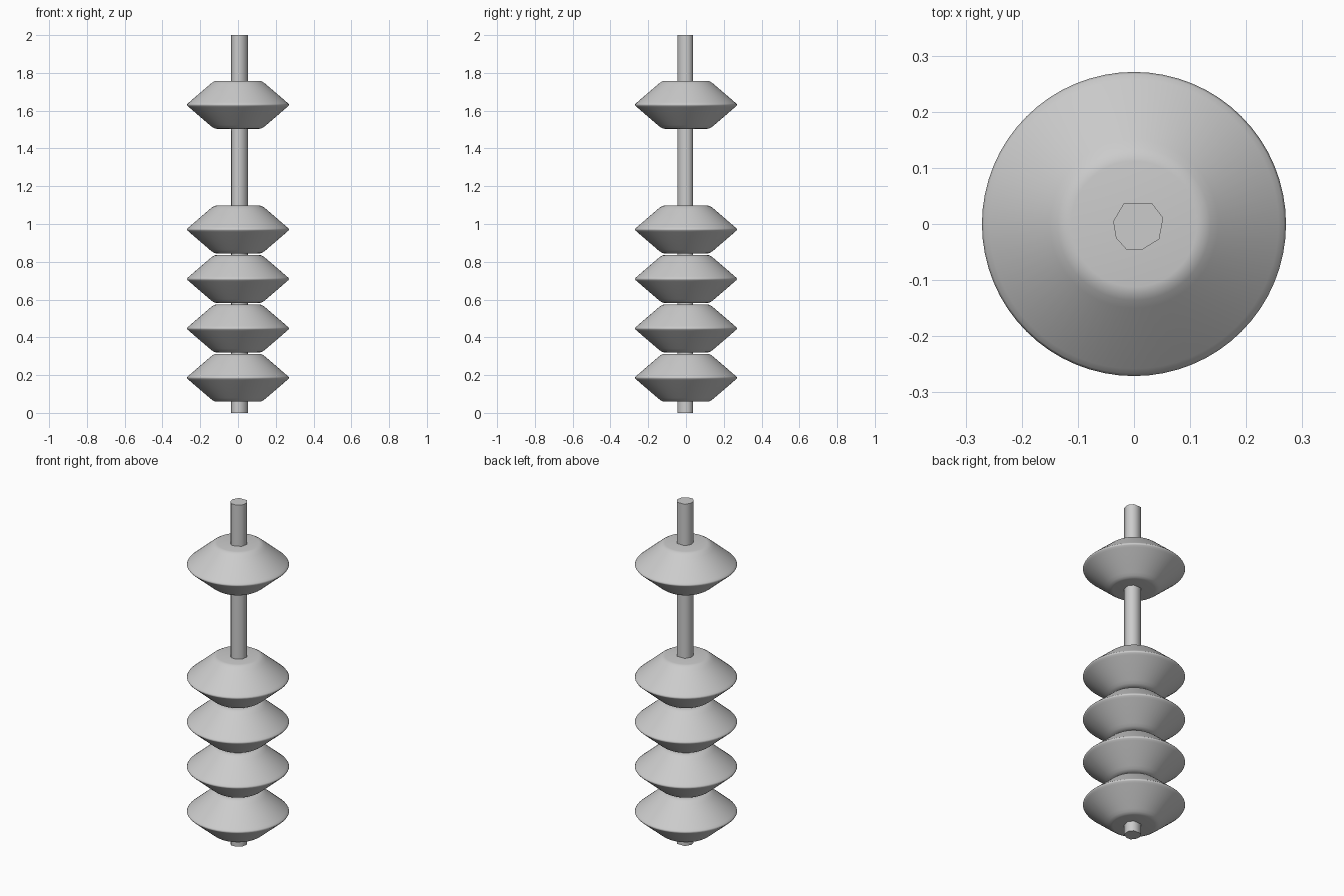
import bpy, bmesh, math

if "Cube" in bpy.data.objects:
    bpy.data.objects.remove(bpy.data.objects["Cube"])


def finish(bm, name, angle):
    bmesh.ops.recalc_face_normals(bm, faces=bm.faces)
    mesh = bpy.data.meshes.new(name)
    bm.to_mesh(mesh)
    bm.free()
    obj = bpy.data.objects.new(name, mesh)
    bpy.context.collection.objects.link(obj)
    bpy.ops.object.select_all(action='DESELECT')
    obj.select_set(True)
    bpy.context.view_layer.objects.active = obj
    bpy.ops.object.shade_smooth_by_angle(angle=math.radians(angle))
    return obj


# Rod: slightly uneven low-poly prism
section = [(-.018, .037), (.032, .037), (.052, .011), (.045, -.027),
           (.014, -.046), (-.013, -.046), (-.032, -.025), (-.037, .005)]
bm = bmesh.new()
base = bm.faces.new([bm.verts.new((x, y, 0)) for x, y in section])
top = bmesh.ops.extrude_face_region(bm, geom=[base], use_keep_orig=True)['geom']
for v in top:
    if isinstance(v, bmesh.types.BMVert):
        v.co.z = 2
finish(bm, "rod", 60)

# Bead: softened double cone spun around the rod
upper = [(0, .127), (.112, .127), (.124, .125), (.136, .118), (.15, .107),
         (.258, .014), (.267, .006)]
profile = upper + [(.271, 0)] + [(r, -z) for r, z in reversed(upper)]
bm = bmesh.new()
verts = [bm.verts.new((r, 0, z)) for r, z in profile]
edges = [bm.edges.new(pair) for pair in zip(verts, verts[1:])]
bmesh.ops.spin(bm, geom=verts + edges, axis=(0, 0, 1), cent=(0, 0, 0),
               angle=math.tau, steps=64)
bmesh.ops.remove_doubles(bm, verts=bm.verts, dist=1e-4)
bead = finish(bm, "bead_1", 75)
bead.location.z = .186

# Three more stacked beads and one raised bead
for i, z in enumerate((.447, .709, .971, 1.631), 2):
    copy = bpy.data.objects.new(f"bead_{i}", bead.data)
    copy.location.z = z
    bpy.context.collection.objects.link(copy)
